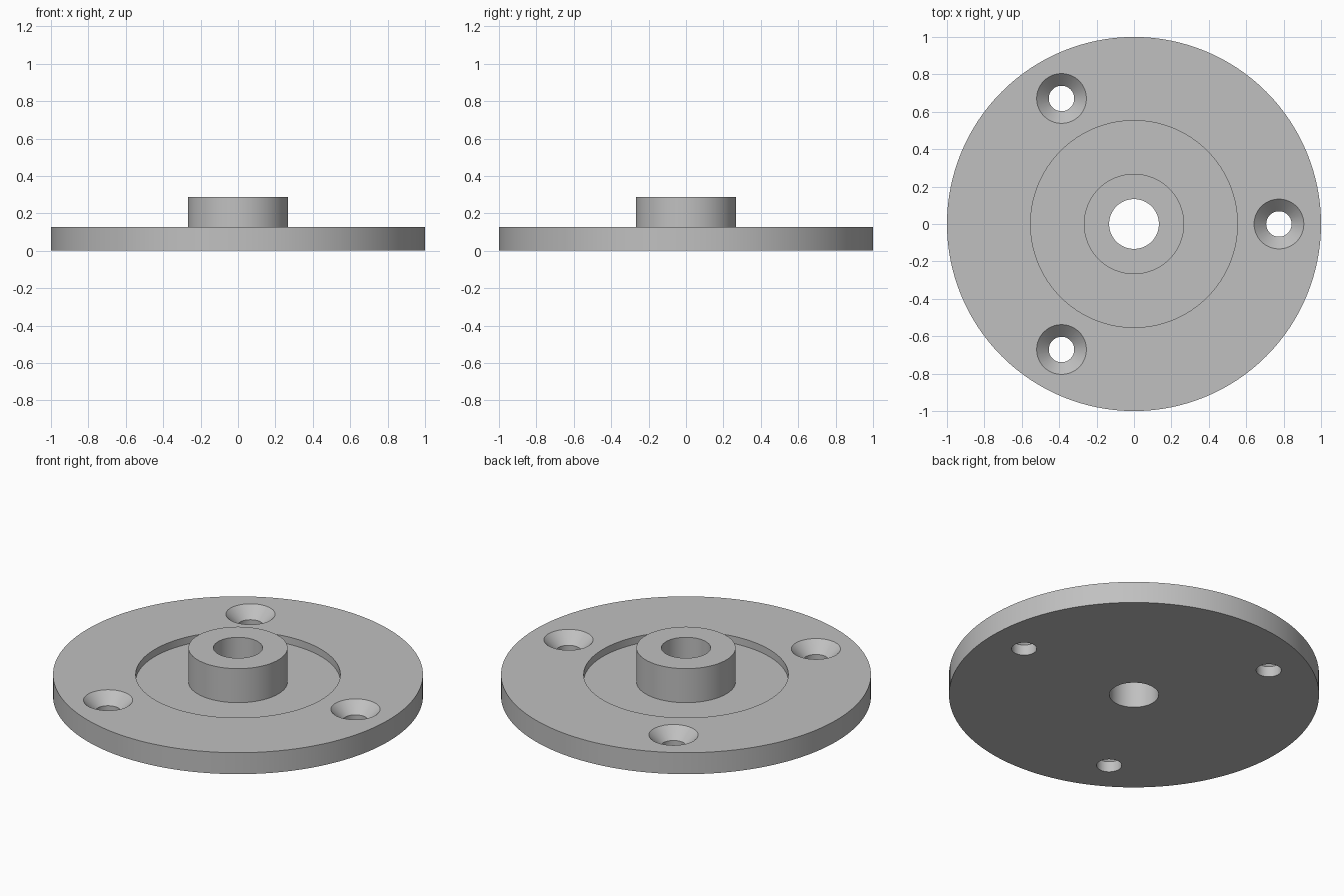
import bpy
import bmesh
import math

cube = bpy.data.objects.get("Cube")
if cube:
    bpy.data.objects.remove(cube, do_unlink=True)

# Single grey metal
grey = bpy.data.materials.new("grey_metal")
colour = (0.53, 0.53, 0.53, 1.0)
grey.diffuse_color = colour
grey.use_nodes = True
grey.node_tree.nodes["Principled BSDF"].inputs["Base Color"].default_value = colour


def lathe(name, profile, steps):
    """Spin a closed (radius, height) profile around z."""
    bm = bmesh.new()
    verts = [bm.verts.new((r, 0, z)) for r, z in profile]
    edges = [bm.edges.new((v, verts[i - 1])) for i, v in enumerate(verts)]
    bmesh.ops.spin(bm, geom=verts + edges, cent=(0, 0, 0), axis=(0, 0, 1),
                   angle=math.tau, steps=steps, use_merge=True)
    bmesh.ops.remove_doubles(bm, verts=bm.verts, dist=1e-5)
    bmesh.ops.dissolve_degenerate(bm, edges=bm.edges, dist=1e-6)
    bmesh.ops.recalc_face_normals(bm, faces=bm.faces)
    mesh = bpy.data.meshes.new(name)
    bm.to_mesh(mesh)
    bm.free()
    mesh.materials.append(grey)
    obj = bpy.data.objects.new(name, mesh)
    bpy.context.collection.objects.link(obj)
    return obj


# Disc with a shallow recess, raised hub and central bore
bore, hub, recess, rim = 0.133, 0.268, 0.553, 1.0
floor, top, hub_top = 0.085, 0.128, 0.288
flange = lathe("flange", [(bore, 0), (rim, 0), (rim, top), (recess, top),
                          (recess, floor), (hub, floor), (hub, hub_top),
                          (bore, hub_top)], 128)

# Three countersunk screw holes
hole, sink = 0.068, 0.133
sink_z = top - (sink - hole)
for i in range(3):
    angle = i * math.tau / 3
    cutter = lathe("screw_hole_cutter", [(0, -0.1), (hole, -0.1), (hole, sink_z),
                                         (sink, top), (sink, 0.3), (0, 0.3)], 64)
    cutter.location = (0.775 * math.cos(angle), 0.775 * math.sin(angle), 0)
    cutter.hide_render = True
    cut = flange.modifiers.new("screw_hole", 'BOOLEAN')
    cut.operation = 'DIFFERENCE'
    cut.solver = 'EXACT'
    cut.object = cutter

# Apply the cuts, then drop the cutters
bpy.context.view_layer.update()
evaluated = flange.evaluated_get(bpy.context.evaluated_depsgraph_get())
cut_mesh = bpy.data.meshes.new_from_object(evaluated)
flange.modifiers.clear()
flange.data = cut_mesh
for obj in list(bpy.data.objects):
    if obj.name.startswith("screw_hole_cutter"):
        bpy.data.objects.remove(obj, do_unlink=True)

# Smooth round walls, sharp rims
bpy.ops.object.select_all(action='DESELECT')
flange.select_set(True)
bpy.context.view_layer.objects.active = flange
bpy.ops.object.shade_smooth_by_angle(angle=math.radians(30))
